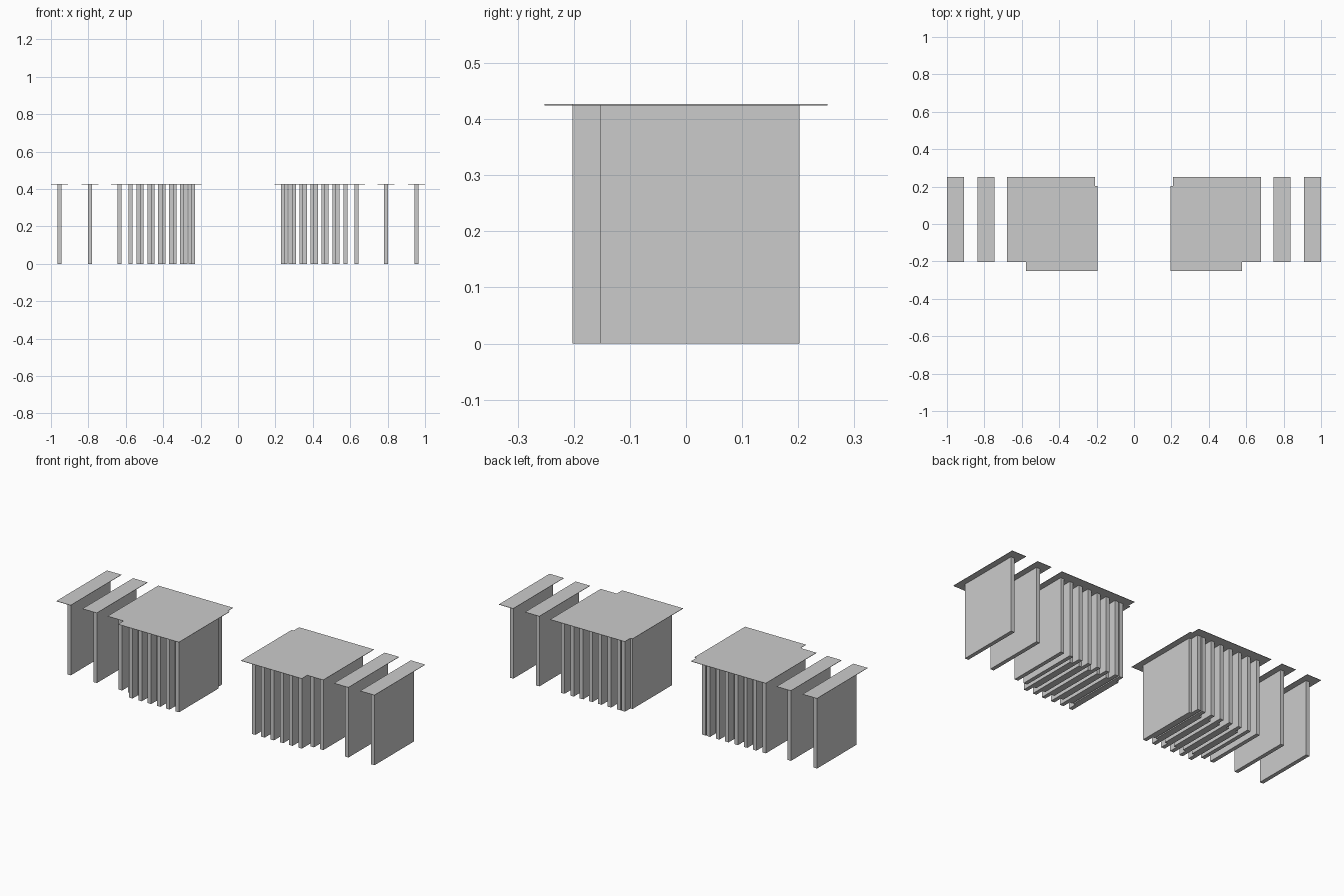
import bpy

if "Cube" in bpy.data.objects:
    bpy.data.objects.remove(bpy.data.objects["Cube"])

# Shared sizes of one T-shaped wall panel
WALL_W, WALL_D = 0.022, 0.356
CAP_W, CAP_D = 0.090, 0.455
WALL_H, CAP_T = 0.4245, 0.002
SHIFT = 0.0246          # rear row sits at +y, front row at -y
STEP = 0.0585


def box(name, x, y, z0, w, d, h):
    bpy.ops.mesh.primitive_cube_add(size=1, location=(x, y, z0 + h / 2))
    ob = bpy.context.object
    ob.name = name
    ob.scale = (w, d, h)
    bpy.ops.object.transform_apply(location=False, rotation=False, scale=True)
    return ob


def panel(name, x, y):
    # upright slab with a thin overhanging cap
    box(name + "_wall", x, y, 0, WALL_W, WALL_D, WALL_H)
    box(name + "_cap", x, y, WALL_H, CAP_W, CAP_D, CAP_T)


# Rear row: two free-standing panels, seven close ones, one tight inner one
rear = [0.955, 0.791] + [0.633 - STEP * i for i in range(7)] + [0.253]
# Front row: six evenly spaced panels between the rear ones
front = [0.5325 - STEP * i for i in range(6)]

for side, s in (("left", -1), ("right", 1)):
    for i, x in enumerate(rear):
        panel(f"{side}_rear_panel_{i + 1}", s * x, SHIFT)
    for i, x in enumerate(front):
        panel(f"{side}_front_panel_{i + 1}", s * x, -SHIFT)
